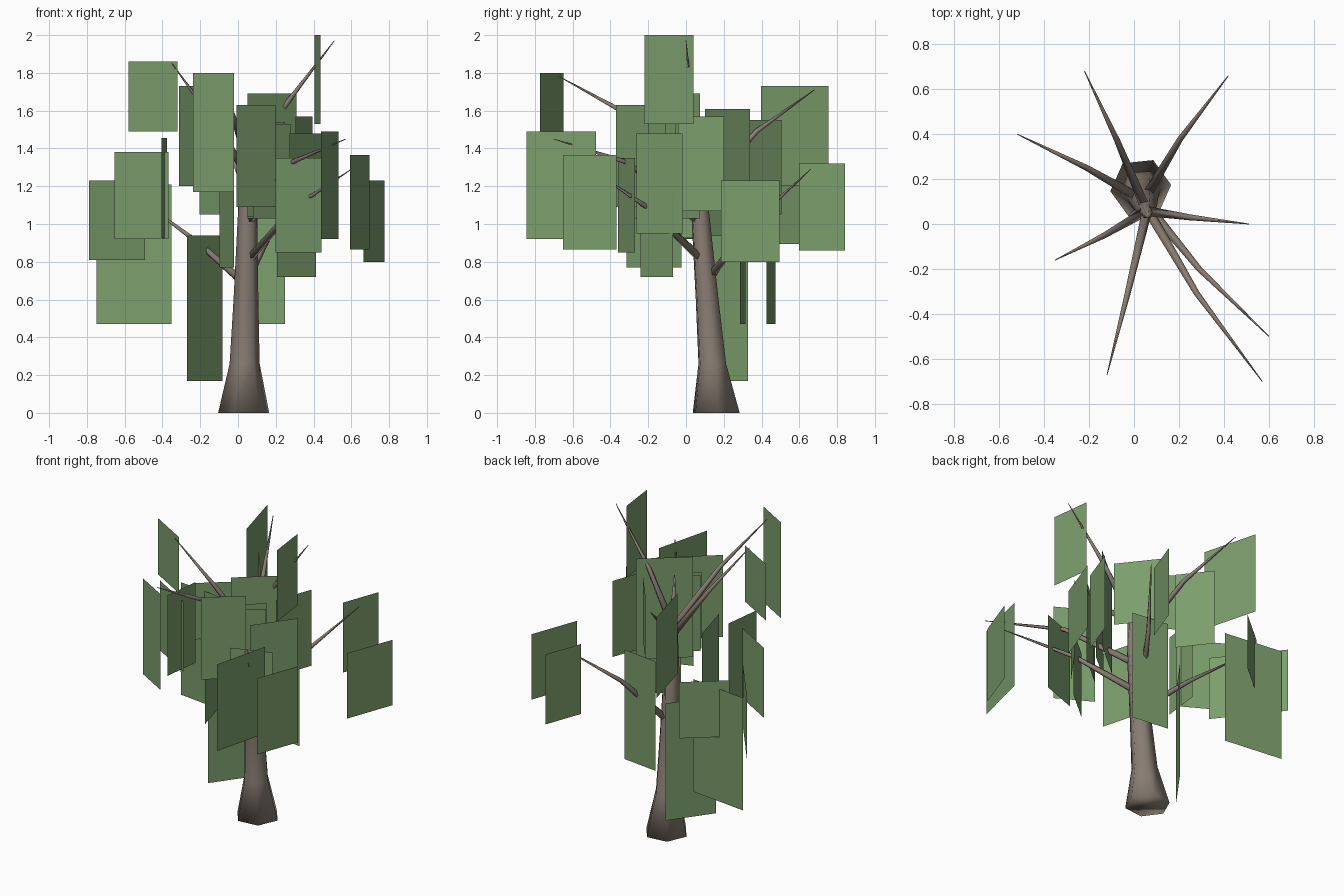
import bpy
import math
from mathutils import Matrix, Vector

default_cube = bpy.data.objects.get("Cube")
if default_cube:
    bpy.data.objects.remove(default_cube, do_unlink=True)


def make_material(name, red, green, blue):
    material = bpy.data.materials.new(name)
    material.use_nodes = True
    color = (red, green, blue, 1)
    material.diffuse_color = color
    material.node_tree.nodes["Principled BSDF"].inputs["Base Color"].default_value = color
    return material


bark_brown = make_material("bark_brown", .25, .205, .17)
leaf_green = make_material("leaf_green", .2, .34, .15)


def make_object(name, verts, faces, material, smooth):
    mesh = bpy.data.meshes.new(name)
    mesh.from_pydata(verts, [], faces)
    mesh.materials.append(material)
    mesh.polygons.foreach_set("use_smooth", [smooth] * len(mesh.polygons))
    bpy.context.collection.objects.link(bpy.data.objects.new(name, mesh))


def make_limb(name, centres, radii, axis, sides):
    """Tapered tube whose rings all face along one axis."""
    turn = axis.to_track_quat('Z', 'Y')
    verts, faces = [], []
    for centre, radius in zip(centres, radii):
        for side in range(sides):
            angle = math.tau * (side + .1) / sides
            spoke = Vector((math.cos(angle), math.sin(angle), 0))
            verts.append(centre + turn @ spoke * radius)
    for ring in range(0, len(verts) - sides, sides):
        for side in range(sides):
            a, b = ring + side, ring + (side + 1) % sides
            faces.append((a, b, b + sides, a + sides))
    faces.append(tuple(reversed(range(sides))))
    faces.append(tuple(range(len(verts) - sides, len(verts))))
    make_object(name, verts, faces, bark_brown, smooth=True)


def trunk_centre(height):
    """The trunk leans steadily towards the front."""
    return Vector((.03 + .02 * height, .16 - .08 * height, height))


# Trunk: flared foot narrowing to a thin leader
trunk_radii = {0: .136, .26: .08, .6: .066, 1.05: .052, 1.35: .028, 1.63: .004}
make_limb("trunk", [trunk_centre(height) for height in trunk_radii],
          trunk_radii.values(), Vector((0, 0, 1)), sides=6)


# Branches: leave the trunk at a height and arch a little on the way to the tip
def make_branch(name, leaves_at, tip, arch=.04):
    start, end = trunk_centre(leaves_at), Vector(tip)
    bend = start.lerp(end, .5) + Vector((0, 0, arch))
    bend.x *= .9
    make_limb(name, [start, bend, end], [.024, .014, .002], end - start, sides=5)


make_branch("left_low_branch", leaves_at=.68, tip=(-.52, .4, 1.13), arch=0)
make_branch("back_low_branch", leaves_at=.7, tip=(.42, .66, 1.29))
make_branch("front_low_branch", leaves_at=.8, tip=(.6, -.5, 1.29))
make_branch("front_long_branch", leaves_at=1, tip=(.57, -.7, 1.45), arch=.1)
make_branch("side_top_branch", leaves_at=1.3, tip=(.51, 0, 1.97), arch=0)
make_branch("back_top_branch", leaves_at=1.15, tip=(-.22, .68, 1.71), arch=.06)
make_branch("left_top_branch", leaves_at=1.25, tip=(-.35, -.16, 1.85), arch=0)
make_branch("front_top_branch", leaves_at=1.3, tip=(-.12, -.67, 1.78))

# Shared headings of the foliage cards, in degrees about the vertical
CROSSWISE = -7
FALLING_SHALLOW = -30
FALLING = -52
FALLING_STEEP = -75
RISING_SHALLOW = 20
RISING = 40
RISING_MIDDLE = 54
RISING_STEEP = 70
LENGTHWISE = 83


# Foliage: upright rectangular cards around a centre
def leaf_card(name, centre, heading, width=.3, height=.5):
    place = Matrix.Translation(centre) @ Matrix.Rotation(math.radians(heading), 4, 'Z')
    corners = [(-1, -1), (1, -1), (1, 1), (-1, 1)]
    verts = [place @ Vector((u * width / 2, 0, v * height / 2)) for u, v in corners]
    make_object(name, verts, [range(4)], leaf_green, smooth=False)


# Cards on the model's right side, towards -x
leaf_card("right_top_card", centre=(-.45, -.08, 1.675), heading=FALLING_SHALLOW, height=.37)
leaf_card("right_front_card", centre=(-.13, -.71, 1.485), heading=FALLING_SHALLOW, width=.25, height=.63)
leaf_card("right_middle_card", centre=(-.51, .04, 1.15), heading=FALLING_SHALLOW, width=.33, height=.46)
leaf_card("right_edge_card", centre=(-.39, -.03, 1.19), heading=LENGTHWISE, width=.25, height=.53)
leaf_card("right_inner_card", centre=(-.06, -.17, 1.02), heading=FALLING_STEEP)
leaf_card("right_outer_card", centre=(-.64, .3, 1.02), heading=FALLING, width=.48, height=.42)
leaf_card("right_large_card", centre=(-.55, .45, .84), heading=CROSSWISE, width=.4, height=.74)
leaf_card("right_back_card", centre=(-.49, .51, 1.08), heading=RISING, height=.37)

# Cards at the back
leaf_card("back_top_card", centre=(-.265, .575, 1.465), heading=FALLING_STEEP, width=.37, height=.53)
leaf_card("back_lowest_card", centre=(-.175, .2, .555), heading=RISING_MIDDLE, width=.32, height=.77)
leaf_card("back_trunk_card", centre=(.125, .3, .83), heading=CROSSWISE, width=.25, height=.72)
leaf_card("back_inner_card", centre=(-.13, .41, 1.3), heading=FALLING, width=.24)
leaf_card("back_low_card", centre=(.39, .72, 1.09), heading=RISING_STEEP, width=.26, height=.46)

# Cards on the model's left side, towards +x
leaf_card("left_top_card", centre=(.42, -.09, 1.765), heading=-LENGTHWISE, width=.26, height=.47)
leaf_card("left_outer_card", centre=(.72, .34, 1.015), heading=RISING_STEEP, width=.33, height=.43)
leaf_card("left_back_card", centre=(.15, .22, 1.4), heading=FALLING, height=.42)
leaf_card("left_long_card", centre=(.485, -.66, 1.205), heading=RISING_STEEP + 6, width=.38, height=.57)
leaf_card("left_front_card", centre=(.645, -.51, 1.115), heading=RISING_STEEP)

# Cards in the middle of the crown
leaf_card("crown_front_card", centre=(.095, -.285, 1.36), heading=RISING, width=.27, height=.54)
leaf_card("crown_top_card", centre=(.18, -.035, 1.36), heading=RISING, width=.34, height=.66)
leaf_card("crown_back_card", centre=(.35, .08, 1.32), heading=RISING_STEEP, width=.26)
leaf_card("crown_side_card", centre=(.36, -.14, 1.215), heading=RISING_MIDDLE, height=.53)
leaf_card("crown_inner_card", centre=(.18, -.19, 1.28), heading=RISING, width=.26)
leaf_card("crown_middle_card", centre=(.15, -.14, 1.29), heading=RISING, width=.26)
leaf_card("crown_corner_card", centre=(.32, -.315, 1.1), heading=RISING_SHALLOW, width=.26)
leaf_card("crown_low_card", centre=(.31, -.155, .94), heading=RISING, width=.27, height=.44)
